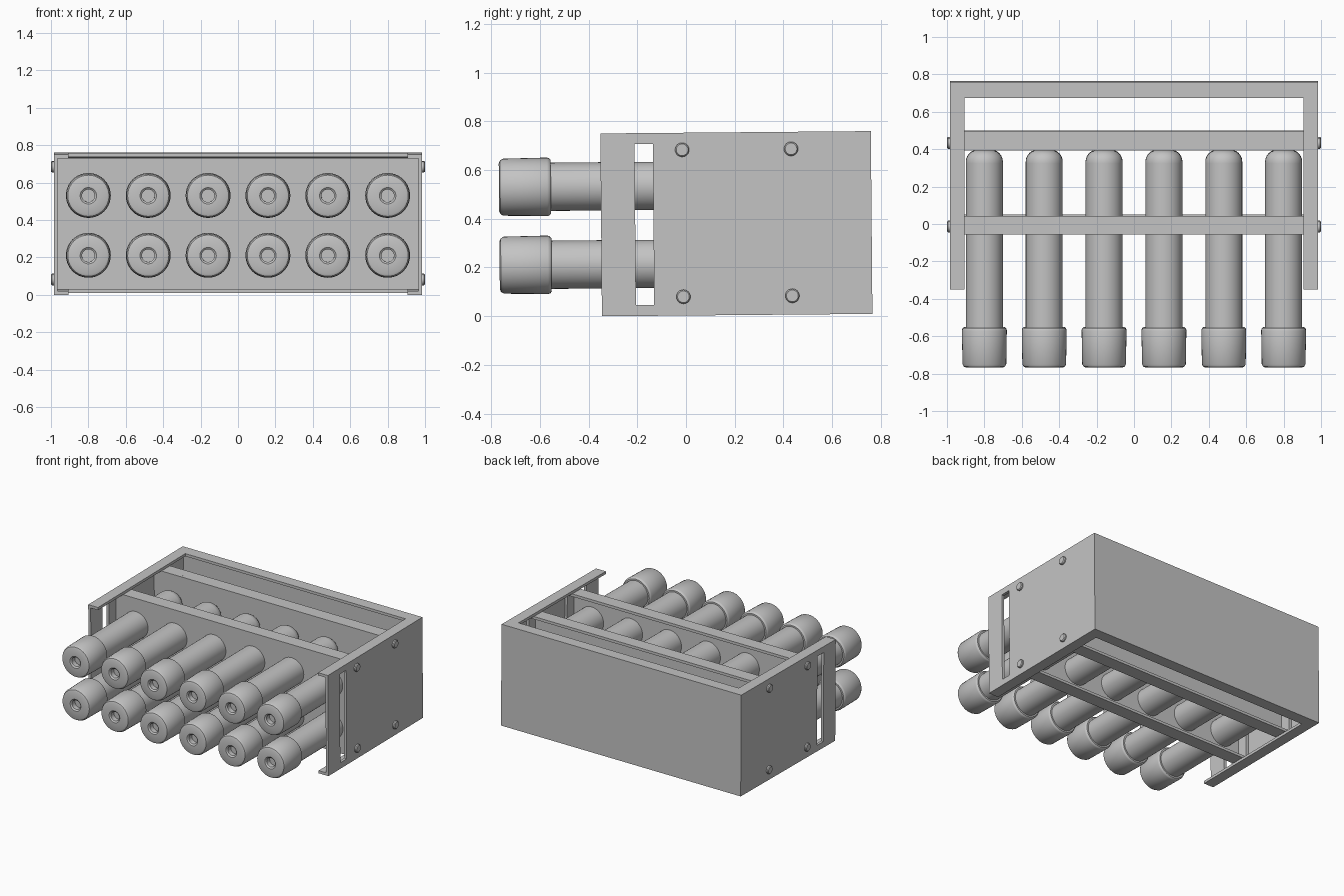
import bpy, bmesh, math
from mathutils import Matrix, Vector

cube = bpy.data.objects.get("Cube")
if cube:
    bpy.data.objects.remove(cube, do_unlink=True)

grey = bpy.data.materials.new("plain grey")
grey.use_nodes = True
grey.diffuse_color = (0.55, 0.55, 0.55, 1)
grey.node_tree.nodes["Principled BSDF"].inputs["Base Color"].default_value = (0.55, 0.55, 0.55, 1)

# The whole rack leans very slightly, pivoting on its front bottom edge
PIVOT = Vector((0, -0.345, 0.003))
TILT = Matrix.Translation(PIVOT) @ Matrix.Rotation(math.radians(0.5), 4, "X") @ Matrix.Translation(-PIVOT)
W, FRONT, BACK, H, T, LIP = 0.985, -0.345, 0.765, 0.75, 0.02, 0.08


def finish(name, bm, smooth=False):
    bmesh.ops.recalc_face_normals(bm, faces=bm.faces)
    bm.transform(TILT)
    mesh = bpy.data.meshes.new(name)
    bm.to_mesh(mesh)
    bm.free()
    mesh.materials.append(grey)
    obj = bpy.data.objects.new(name, mesh)
    bpy.context.collection.objects.link(obj)
    if smooth:
        bpy.ops.object.select_all(action="DESELECT")
        obj.select_set(True)
        bpy.context.view_layer.objects.active = obj
        bpy.ops.object.shade_smooth_by_angle(angle=math.radians(35))
    return obj


def add_box(bm, x, y, z):
    spans = (x, y, z)
    centre = [sum(s) / 2 for s in spans]
    size = [abs(s[1] - s[0]) for s in spans]
    bmesh.ops.create_cube(bm, size=1, matrix=Matrix.Translation(centre) @ Matrix.Diagonal((*size, 1)))


def box(name, x, y, z):
    bm = bmesh.new()
    add_box(bm, x, y, z)
    return finish(name, bm)


def lathe(name, profile, matrix, steps=40):
    """Spin (radius, height) points round z, then place the result."""
    bm = bmesh.new()
    verts = [bm.verts.new((r, 0, h)) for r, h in profile]
    edges = [bm.edges.new(pair) for pair in zip(verts, verts[1:])]
    bmesh.ops.spin(bm, geom=verts + edges, cent=(0, 0, 0), axis=(0, 0, 1),
                   angle=math.tau, steps=steps, use_merge=True)
    bmesh.ops.remove_doubles(bm, verts=bm.verts, dist=0.0001)
    bm.transform(matrix)
    return finish(name, bm, True)


# Back wall with a folded lip along top and bottom
box("back_wall", (-W, W), (BACK - T, BACK), (0, H))
for level, z in (("bottom", (0, T)), ("top", (H - T, H))):
    box(f"back_{level}_lip", (-W + LIP, W - LIP), (BACK - LIP - 0.005, BACK - T), z)

# Side walls with a tall slot, folded lips and bolts
for side, s in (("left", 1), ("right", -1)):
    wall = box(f"{side}_wall", (s * (W - T), s * W), (FRONT, BACK - T), (0, H))
    cutter = box("slot_cutter", (s * (W - 0.1), s * (W + 0.1)), (-0.205, -0.13), (0.045, 0.705))
    cutter.hide_render = True
    cut = wall.modifiers.new("slot", "BOOLEAN")
    cut.operation, cut.object, cut.solver = "DIFFERENCE", cutter, "EXACT"
    bpy.context.view_layer.objects.active = wall
    bpy.ops.object.modifier_apply(modifier=cut.name)
    bpy.data.objects.remove(cutter, do_unlink=True)

    for level, z in (("bottom", (0, T)), ("top", (H - T, H))):
        box(f"{side}_{level}_lip", (s * (W - LIP), s * (W - T)), (FRONT, BACK - T), z)

    for y in (-0.01, 0.437):
        for z in (0.077, 0.68):
            place = Matrix.Translation((s * W, y, z)) @ Matrix.Rotation(s * math.pi / 2, 4, "Y")
            lathe(f"{side}_bolt", [(0, -0.005), (0.029, -0.005), (0.029, 0.009), (0.024, 0.015), (0, 0.015)],
                  place, 24)

# Two cross plates, each a shallow pan open to the back
for name, y in (("front", -0.05), ("rear", 0.4)):
    bm = bmesh.new()
    x, low, high, end = W - T, T + 0.006, H - T, y + 0.1
    add_box(bm, (-x, x), (y, y + T), (low, high))
    for z in ((low, low + T), (high - T, high)):
        add_box(bm, (-x, x), (y + T, end), z)
    for s in (-1, 1):
        add_box(bm, (s * (x - T), s * x), (y + T, end), (low + T, high - T))
    finish(f"{name}_cross_plate", bm)

# Twelve round-ended tubes, each with a thicker hollow-nosed cap
TUBE = [(0, -0.6), (0.099, -0.6), (0.099, 0.33)]
TUBE += [(0.034 + 0.065 * math.cos(a), 0.335 + 0.065 * math.sin(a))
         for a in (math.radians(d) for d in range(0, 91, 15))] + [(0, 0.4)]
CAP = [(0, -0.72), (0.034, -0.72), (0.034, -0.755), (0.044, -0.763), (0.098, -0.763), (0.11, -0.758),
       (0.117, -0.745), (0.12, -0.565), (0.117, -0.556), (0.11, -0.55), (0, -0.55)]
for row, z in (("lower", 0.213), ("upper", 0.533)):
    for i in range(6):
        place = Matrix.Translation((-0.8 + 0.32 * i, 0, z)) @ Matrix.Rotation(-math.pi / 2, 4, "X")
        lathe(f"{row}_tube", TUBE, place)
        lathe(f"{row}_cap", CAP, place)
